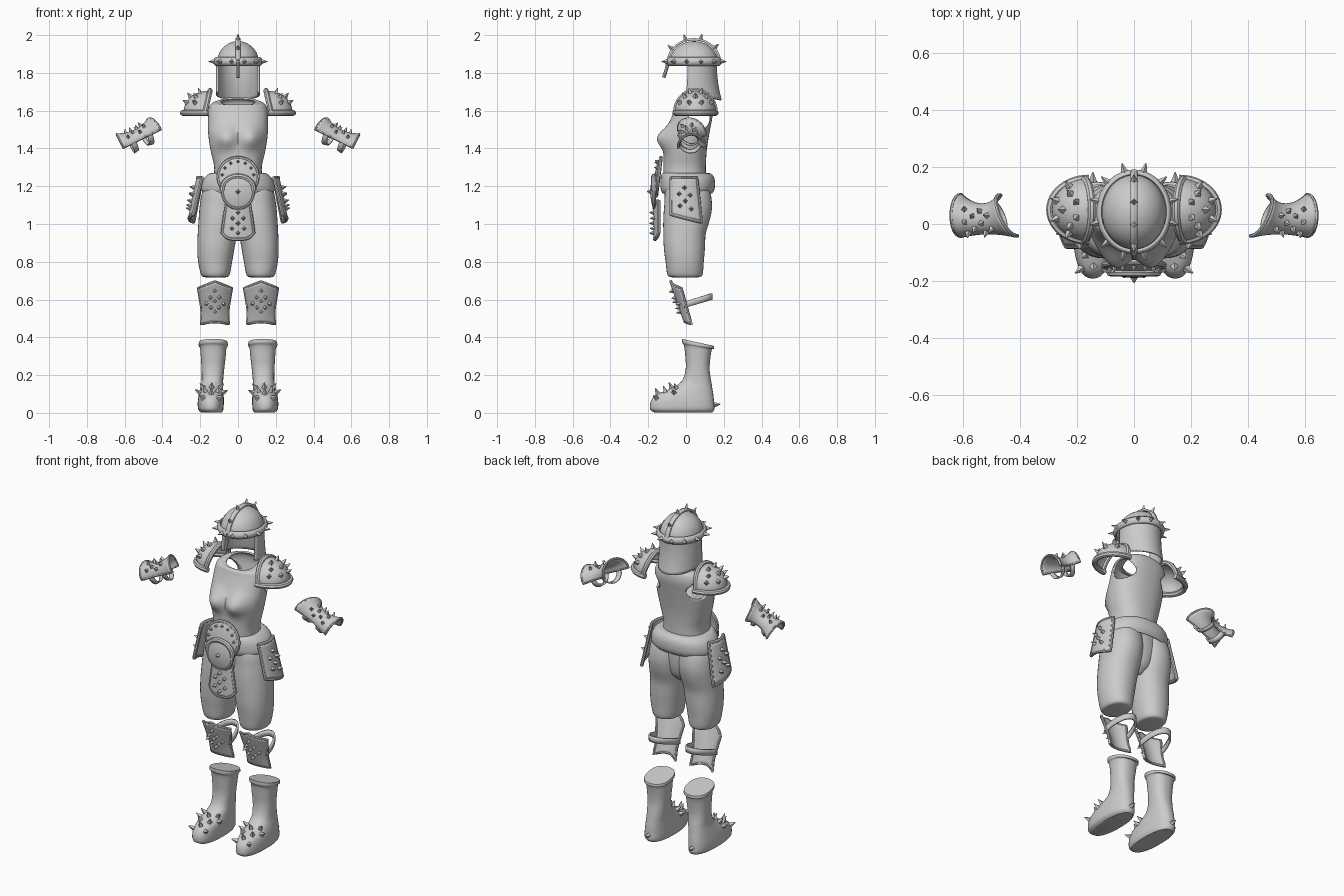
import bpy, bmesh
from math import sin, cos, pi, radians, sqrt
from mathutils import Vector, Matrix

cube = bpy.data.objects.get("Cube")
if cube:
    bpy.data.objects.remove(cube)

GREY = (0.6, 0.6, 0.6, 1)
mat = bpy.data.materials.new("plain_grey")
mat.use_nodes = True
mat.diffuse_color = GREY
mat.node_tree.nodes["Principled BSDF"].inputs["Base Color"].default_value = GREY


def bake(obj):
    """Replace an object's data by its evaluated mesh."""
    bpy.context.view_layer.update()
    deps = bpy.context.evaluated_depsgraph_get()
    return bpy.data.meshes.new_from_object(obj.evaluated_get(deps))


def add(name, mesh, smooth=True, thick=0, mirror=False):
    mesh.materials.clear()
    mesh.materials.append(mat)
    obj = bpy.data.objects.new(name, mesh)
    bpy.context.collection.objects.link(obj)
    bpy.ops.object.select_all(action='DESELECT')
    obj.select_set(True)
    bpy.context.view_layer.objects.active = obj
    if smooth:
        bpy.ops.object.shade_smooth_by_angle(angle=radians(40))
    if thick:
        mod = obj.modifiers.new("thickness", 'SOLIDIFY')
        mod.thickness, mod.offset = thick, 0
    if mirror:
        obj.modifiers.new("mirror", 'MIRROR').use_mirror_merge = False
    return obj


def surface(name, f, ns=32, nt=16, closed=False, caps=False, **kw):
    """Mesh of a parametric surface f(s, t)."""
    bm = bmesh.new()
    cols = ns if closed else ns + 1
    g = [[bm.verts.new(f(i / ns, j / nt)) for i in range(cols)] for j in range(nt + 1)]
    for j in range(nt):
        for i in range(ns):
            k = (i + 1) % cols
            bm.faces.new((g[j][i], g[j][k], g[j + 1][k], g[j + 1][i]))
    if caps:
        bm.faces.new(g[0][::-1])
        bm.faces.new(g[-1])
    bmesh.ops.remove_doubles(bm, verts=bm.verts, dist=1e-5)
    bmesh.ops.recalc_face_normals(bm, faces=bm.faces)
    mesh = bpy.data.meshes.new(name)
    bm.to_mesh(mesh)
    bm.free()
    return add(name, mesh, **kw)


def tube(name, path, r, closed=False, mirror=False):
    curve = bpy.data.curves.new(name, 'CURVE')
    curve.dimensions = '3D'
    curve.bevel_depth, curve.bevel_resolution, curve.use_fill_caps = r, 2, True
    sp = curve.splines.new('POLY')
    sp.points.add(len(path) - 1)
    for p, co in zip(sp.points, path):
        p.co = (*co, 1)
    sp.use_cyclic_u = closed
    tmp = bpy.data.objects.new("tmp", curve)
    bpy.context.collection.objects.link(tmp)
    mesh = bake(tmp)
    bpy.data.objects.remove(tmp)
    return add(name, mesh, mirror=mirror)


def rim(name, f, r=0.009, n=14, **kw):
    """Raised border around a four-sided surface."""
    q = [i / n for i in range(n)]
    path = [f(a, 0) for a in q] + [f(1, a) for a in q]
    path += [f(1 - a, 1) for a in q] + [f(0, 1 - a) for a in q]
    tube(name, path, r, True, **kw)


def studs(name, f, spots, core, r=0.017, h=0.034, mirror=False):
    """Four-sided spikes standing on f, pointing away from core."""
    bm = bmesh.new()
    e = 1e-3
    for s, t in spots:
        p = f(s, t)
        n = (f(s + e, t) - f(s - e, t)).cross(f(s, t + e) - f(s, t - e)).normalized()
        if n.dot(p - Vector(core)) < 0:
            n.negate()
        m = Matrix.Translation(p + n * h * 0.45) @ n.to_track_quat('Z', 'Y').to_matrix().to_4x4()
        bmesh.ops.create_cone(bm, cap_ends=True, segments=4, radius1=r, radius2=0.002, depth=h, matrix=m)
    mesh = bpy.data.meshes.new(name)
    bm.to_mesh(mesh)
    bm.free()
    add(name, mesh, smooth=False, mirror=mirror)


def loft(rows, power=1.0):
    """Smooth body through rings of (z, centre x, half width, front y, back y, tilt)."""
    rows = [Vector(r) for r in rows]
    last = len(rows) - 1

    def f(s, t):
        i = max(0, min(int(t * last), last - 1))
        u = t * last - i
        a, b, c, d = (rows[max(0, min(k, last))] for k in range(i - 1, i + 3))
        v = 0.5 * (2 * b + (c - a) * u + (2 * a - 5 * b + 4 * c - d) * u**2 + (3 * b - a - 3 * c + d) * u**3)
        x, y = (abs(w)**power * (1 if w > 0 else -1) for w in (cos(2 * pi * s), sin(2 * pi * s)))
        dy = (v[4] - v[3]) / 2 * y
        return Vector((v[1] + v[2] * x, (v[3] + v[4]) / 2 + dy, v[0] + v[5] * dy))
    return f


def mix(a, b, t):
    return a + (b - a) * t


def arc(a0, a1, n, f):
    return [f(radians(mix(a0, a1, i / n))) for i in range(n + 1)]


# Helmet: dome, brow band, crest, nose guard and neck guard
def dome(s, t):
    a, e = 2 * pi * s, t * pi / 2
    return Vector((0.112 * cos(e) * cos(a), 0.042 + 0.13 * cos(e) * sin(a), 1.85 + 0.118 * sin(e)))

def brow(s, t):
    a, w = 2 * pi * s, 2 * t - 1
    k = 0.012 * (1 - w * w)
    return Vector(((0.116 + k) * cos(a), 0.042 + (0.133 + k) * sin(a), 1.86 + 0.02 * w))

def crest(s, t):
    a = pi * t
    return Vector((0.024 * (s - 0.5), 0.042 - 0.139 * cos(a), 1.85 + 0.128 * sin(a)))

def neck_guard(s, t):
    a = radians(mix(-108, 108, s))
    back = max(0, 0.5 + 0.5 * cos(a))
    return Vector((0.112 * sin(a), 0.045 + mix(0.115, 0.155, t * t) * cos(a) * (1 - 0.1 * t),
                   1.86 - t * (0.145 + 0.06 * back)))

surface("helmet_dome", dome, 40, 14, closed=True)
surface("helmet_brow_band", brow, 40, 6, closed=True, thick=0.008)
surface("helmet_crest", crest, 2, 24, thick=0.012)
surface("neck_guard", neck_guard, 32, 12, thick=0.01)
tube("nose_guard", [(0, -0.1, 1.87), (0, -0.1, 1.83), (0, -0.118, 1.775)], 0.009)
studs("brow_spikes", brow, [((i + 0.5) / 12, 0.5) for i in range(12)], (0, 0.042, 1.86), 0.014)
studs("crest_spikes", crest, [(0.5, t) for t in (0.2, 0.4, 0.58, 0.78)], (0, 0.042, 1.85), 0.014)

# Torso shell with chest shaping, neck opening and armholes
torso_body = loft([
    (1.25, 0, 0.122, -0.115, 0.1, 0), (1.31, 0, 0.122, -0.115, 0.1, 0),
    (1.39, 0, 0.14, -0.11, 0.105, 0), (1.47, 0, 0.152, -0.1, 0.117, 0),
    (1.54, 0, 0.154, -0.08, 0.13, 0), (1.6, 0, 0.152, -0.058, 0.14, 0),
    (1.635, 0, 0.135, -0.048, 0.135, 0.1), (1.645, 0, 0.09, -0.03, 0.115, 0.3)], 0.85)

def torso(s, t):
    p = torso_body(s, t)
    if p.y < 0:
        d = (abs(p.x) - 0.065)**2 + (p.z - 1.455)**2
        p.y -= 0.052 * 2.718**(-d / 0.0032)
    return p

shell = surface("torso", torso, 56, 40, closed=True, thick=0.01)
bm = bmesh.new()
bmesh.ops.create_cone(bm, cap_ends=True, segments=32, radius1=1, radius2=1, depth=1, matrix=Matrix.Translation(
    (0, 0.07, 1.56)) @ Matrix.Diagonal((1, 0.055, 0.06, 1)) @ Matrix.Rotation(pi / 2, 4, 'Y'))
cut_mesh = bpy.data.meshes.new("armhole_cutter")
bm.to_mesh(cut_mesh)
bm.free()
cutter = add("armhole_cutter", cut_mesh)
cutter.hide_render = True
mod = shell.modifiers.new("armholes", 'BOOLEAN')
mod.operation, mod.solver, mod.object = 'DIFFERENCE', 'EXACT', cutter
shell.data, old = bake(shell), shell.data
shell.modifiers.clear()
bpy.data.objects.remove(cutter)

# Shoulder guards
def pauldron(s, t):
    a, e = pi * s, t * pi / 2
    return Vector((0.158 + 0.125 * cos(e) * sin(a), 0.05 - 0.105 * cos(e) * cos(a), 1.595 + 0.105 * sin(e)))

surface("shoulder_guard", pauldron, 24, 12, thick=0.01, mirror=True)
tube("shoulder_guard_rim", arc(0, 180, 24, lambda a: (
    0.158 + 0.135 * sin(a), 0.05 - 0.108 * cos(a), 1.588)), 0.015, mirror=True)
tube("shoulder_guard_collar", arc(0, 180, 24, lambda a: (
    0.175 - 0.027 * sin(a), 0.05 - 0.105 * cos(a), 1.588 + 0.118 * sin(a))), 0.014, mirror=True)
studs("shoulder_spikes", pauldron, [(s, t) for t, row in (
    (0.28, (0.2, 0.4, 0.6, 0.8)), (0.5, (0.25, 0.5, 0.75)), (0.72, (0.3, 0.7))) for s in row],
    (0.15, 0.05, 1.58), mirror=True)

# Forearm guards with straps
AXIS, UP = Vector((0.9, 0, -0.44)), Vector((0.44, 0, 0.9))

def forearm(a, t, r=0.0):
    w = 2 * t - 1
    rad = 0.048 + r + 0.024 * w * w
    y = 0.018 + 0.012 * w * w - rad * sin(a)
    along = mix(0.02 + 0.45 * (y + 0.045), 0.24, t)
    return Vector((0.393, y, 1.515)) + AXIS * along + UP * rad * cos(a)

def bracer(s, t):
    return forearm(radians(mix(-95, 95, s)), t)

surface("forearm_guard", bracer, 20, 14, thick=0.012, mirror=True)
rim("forearm_guard_rim", bracer, 0.007, mirror=True)
studs("forearm_spikes", bracer, [(s, t) for t, row in (
    (0.28, (0.45, 0.7)), (0.45, (0.35, 0.58, 0.8)), (0.62, (0.45, 0.7)), (0.78, (0.35, 0.58, 0.8)))
    for s in row], (0.53, 0.02, 1.4), 0.014, 0.03, mirror=True)
for k, at in enumerate((0.28, 0.72)):
    surface("forearm_strap_%d" % (k + 1), lambda s, t: forearm(
        radians(mix(90, 270, s)), at + 0.14 * (t - 0.5)), 16, 2, thick=0.008, mirror=True)

# Hips, thighs and belt
thigh = loft([
    (0.718, 0.12, 0.055, -0.075, 0.065, 0), (0.73, 0.12, 0.075, -0.098, 0.087, 0),
    (0.8, 0.121, 0.09, -0.108, 0.094, 0), (0.87, 0.117, 0.098, -0.117, 0.1, 0),
    (0.95, 0.109, 0.104, -0.12, 0.105, 0), (1.03, 0.102, 0.106, -0.12, 0.128, 0),
    (1.1, 0.098, 0.104, -0.115, 0.138, 0), (1.18, 0.09, 0.095, -0.11, 0.125, 0),
    (1.25, 0.065, 0.065, -0.09, 0.095, 0)], 0.92)
surface("thigh", thigh, 36, 32, closed=True, caps=True, mirror=True)
pelvis = loft([(0.97, 0, 0.03, -0.05, 0.05, 0), (1.02, 0, 0.09, -0.1, 0.1, 0),
               (1.12, 0, 0.14, -0.115, 0.118, 0), (1.24, 0, 0.14, -0.11, 0.11, 0)])
surface("pelvis", pelvis, 36, 12, closed=True, caps=True)
belt = loft([(1.265, 0, 0.122, -0.11, 0.1, 0), (1.262, 0, 0.15, -0.125, 0.13, 0),
             (1.235, 0, 0.178, -0.13, 0.147, 0), (1.19, 0, 0.19, -0.13, 0.147, 0),
             (1.165, 0, 0.182, -0.12, 0.135, 0)], 0.9)
surface("belt", belt, 40, 16, closed=True, thick=0.01)

# Side hip plates
def hip_plate(s, t):
    w = 2 * s - 1
    return Vector((mix(0.213, 0.258, t) - 0.022 * w * w, mix(-0.078, mix(0.055, 0.08, t), s),
                   mix(1.245, mix(1.05, 1.01, s), t)))

surface("hip_plate", hip_plate, 10, 10, thick=0.014, mirror=True)
rim("hip_plate_rim", hip_plate, 0.01, mirror=True)
studs("hip_plate_spikes", hip_plate, [(0.5, 0.25), (0.3, 0.42), (0.68, 0.42), (0.5, 0.58), (0.32, 0.72),
      (0.68, 0.75)], (0, 0, 1.12), mirror=True)

# Front ornaments: round back plate, crescent, boss and hanging plate
def disc(cz, rx, rz, y, bulge, lean=0.0):
    def f(s, t):
        a = 2 * pi * s
        z = rz * t * sin(a)
        return Vector((rx * t * cos(a), y - bulge * (1 - t * t) + lean * z, cz + z))
    return f

def apron(s, t):
    w = 2 * s - 1
    return Vector((w * mix(0.058, 0.082, t), -0.165 + 0.02 * w * w,
                   mix(1.12, 0.92 + 0.035 * w**4, t)))

for name, f, spots, r in (
        ("waist_plate", disc(1.25, 0.105, 0.1, -0.145, 0.015, 0.12),
         [(mix(0.02, 0.48, i / 6), 0.78) for i in range(7)], 0.012),
        ("waist_boss", disc(1.17, 0.08, 0.085, -0.168, 0.014), [(0.25, 0.02)], 0.018)):
    surface(name, f, 36, 8, closed=True, thick=0.014)
    tube(name + "_rim", [f(i / 36, 1) for i in range(36)], 0.01, True)
    studs(name + "_spikes", f, spots, (0, 0, 1.2), r, 0.026)
tube("waist_crescent", arc(-8, 188, 24, lambda a: (0.083 * cos(a), -0.17, 1.185 + 0.068 * sin(a))), 0.014)
surface("apron_plate", apron, 12, 12, thick=0.014)
rim("apron_plate_rim", apron, 0.01)
studs("apron_spikes", apron, [(0.3, 0.45), (0.7, 0.45), (0.5, 0.58), (0.3, 0.72), (0.7, 0.72), (0.5, 0.3),
      (0.5, 0.84)], (0, 0, 1.02), 0.016, 0.03)

# Knee guards with straps
def knee(s, t):
    w = 2 * s - 1
    half = mix(0.088, 0.066, min(1, 1.5 * t)) + 0.006 * t**3
    return Vector((0.122 + w * half, mix(-0.08, -0.005, t) + 0.055 * w * w * (1 - 0.4 * t),
                   mix(0.695 - 0.035 * abs(w), 0.47 + 0.012 * (1 - w * w), t)))

def knee_strap(s, t):
    a = pi * s
    y = -0.01 + 0.145 * sin(a)
    return Vector((0.122 + 0.074 * cos(a), y, 0.575 + 0.3 * y + 0.034 * (t - 0.5)))

surface("knee_guard", knee, 16, 14, thick=0.014, mirror=True)
rim("knee_guard_rim", knee, 0.008, mirror=True)
studs("knee_spikes", knee, [(0.5 + 0.14 * (i - j), 0.48 + 0.13 * (i + j)) for i in (-1, 0, 1)
      for j in (-1, 0, 1)], (0.12, 0.15, 0.55), 0.015, 0.03, mirror=True)
surface("knee_strap", knee_strap, 24, 2, thick=0.01, mirror=True)

# Boots
boot = loft([
    (0.003, 0.14, 0.056, -0.17, 0.14, 0), (0.02, 0.144, 0.067, -0.19, 0.15, 0),
    (0.06, 0.144, 0.069, -0.187, 0.148, 0), (0.095, 0.142, 0.066, -0.16, 0.145, 0),
    (0.125, 0.14, 0.061, -0.09, 0.14, 0), (0.165, 0.136, 0.057, -0.025, 0.134, 0),
    (0.23, 0.133, 0.06, -0.002, 0.125, 0), (0.3, 0.131, 0.066, -0.004, 0.13, 0),
    (0.345, 0.131, 0.07, -0.01, 0.138, -0.12), (0.356, 0.131, 0.077, -0.02, 0.148, -0.2),
    (0.373, 0.131, 0.076, -0.02, 0.147, -0.22)], 0.85)
surface("boot", boot, 36, 44, closed=True, caps=True, mirror=True)
studs("boot_spikes", boot, [(0.75, 0.32), (0.68, 0.36), (0.82, 0.36), (0.63, 0.42), (0.87, 0.42), (0.75, 0.42),
      (0.66, 0.25), (0.84, 0.25), (0.57, 0.34), (0.93, 0.34), (0.25, 0.16)], (0.14, 0.02, 0), 0.015, mirror=True)
